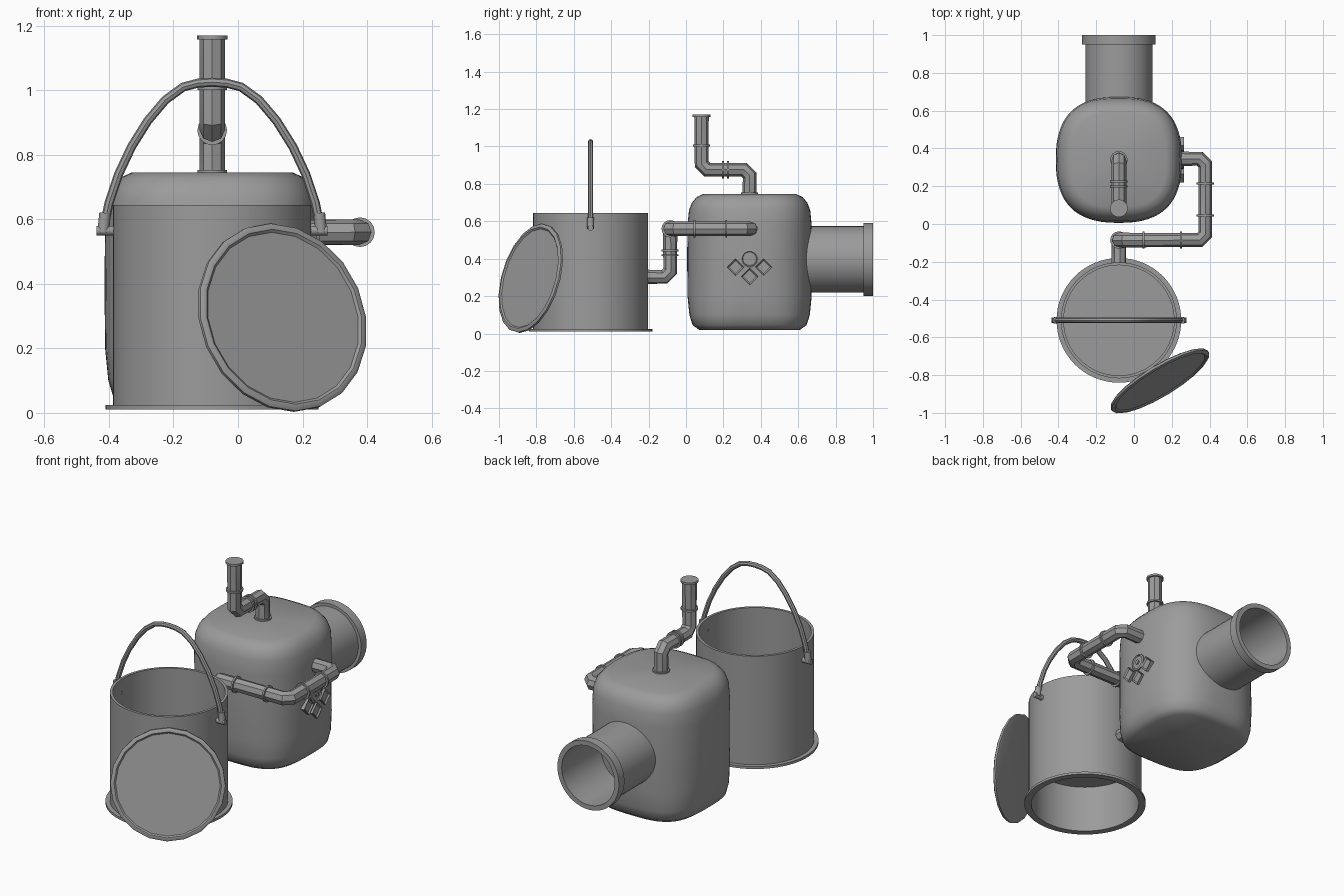
import bpy, bmesh
from math import sin, cos, pi, copysign
from mathutils import Vector, Matrix

if "Cube" in bpy.data.objects:
    bpy.data.objects.remove(bpy.data.objects["Cube"], do_unlink=True)

metal = bpy.data.materials.new("grey_metal")
metal.use_nodes = True
GREY = (0.33, 0.33, 0.33, 1)
metal.diffuse_color = GREY
for node in metal.node_tree.nodes:
    if node.type == "BSDF_PRINCIPLED":
        node.inputs["Base Color"].default_value = GREY

CX = -0.08  # shared centre line of the bucket, tank and chimney


def finish(obj, angle=0.6):
    bpy.ops.object.select_all(action="DESELECT")
    obj.select_set(True)
    bpy.context.view_layer.objects.active = obj
    if obj.type == "CURVE":
        bpy.ops.object.convert(target="MESH")
        obj = bpy.context.view_layer.objects.active
    obj.data.materials.clear()
    obj.data.materials.append(metal)
    bpy.ops.object.shade_smooth_by_angle(angle=angle)
    return obj


def from_bmesh(name, bm, angle=0.6):
    bmesh.ops.remove_doubles(bm, verts=bm.verts, dist=0.0001)
    bmesh.ops.recalc_face_normals(bm, faces=bm.faces)
    mesh = bpy.data.meshes.new(name)
    bm.to_mesh(mesh)
    bm.free()
    obj = bpy.data.objects.new(name, mesh)
    bpy.context.collection.objects.link(obj)
    return finish(obj, angle)


def bridge(bm, rings):
    for a, b in zip(rings, rings[1:]):
        for i in range(len(a)):
            j = (i + 1) % len(a)
            bm.faces.new((a[i], a[j], b[j], b[i]))


def lathe(name, profile, centre, axis=(0, 0, 1), sides=48):
    """Turn (radius, height) points about an axis through centre."""
    bm = bmesh.new()
    place = Matrix.Translation(centre) @ Vector(axis).to_track_quat("Z", "Y").to_matrix().to_4x4()
    rings = []
    for r, h in profile:
        rings.append([bm.verts.new(place @ Vector((r * cos(2 * pi * i / sides),
                                                   r * sin(2 * pi * i / sides), h)))
                      for i in range(sides)])
    bridge(bm, rings)
    return from_bmesh(name, bm)


def rod(name, start, end, radius, sides=12):
    start, end = Vector(start), Vector(end)
    axis = end - start
    h = axis.length
    return lathe(name, [(0, 0), (radius, 0), (radius, h), (0, h)], start, axis, sides)


def tube(name, points, radius, resolution=2):
    curve = bpy.data.curves.new(name, "CURVE")
    curve.dimensions = "3D"
    curve.bevel_depth = radius
    curve.bevel_resolution = resolution
    curve.use_fill_caps = True
    spline = curve.splines.new("POLY")
    spline.points.add(len(points) - 1)
    for p, co in zip(spline.points, points):
        p.co = (*co, 1)
    obj = bpy.data.objects.new(name, curve)
    bpy.context.collection.objects.link(obj)
    return finish(obj)


def plumbing(name, corners, radius=0.039, cut=0.03, joint=0.085):
    """Pipe with clipped elbows and a thin collar on each side of every elbow."""
    corners = [Vector(c) for c in corners]
    path = [corners[0]]
    for k in range(1, len(corners) - 1):
        here = corners[k]
        for other in (corners[k - 1], corners[k + 1]):
            leg = other - here
            way = leg.normalized()
            path.append(here + way * cut)
            if leg.length > 0.2:
                mid = here + way * min(joint + 0.045, leg.length * 0.45)
                rod(name + "_collar", mid - way * 0.005, mid + way * 0.005, radius + 0.007, 16)
    path.append(corners[-1])
    tube(name, path, radius)


# Bucket with a bottom flange and an inner floor
lathe("bucket", [(0, 0.30), (0.292, 0.30), (0.292, 0.645), (0.307, 0.645), (0.307, 0.024),
                 (0.33, 0.024), (0.33, 0.01), (0.292, 0.01), (0.292, 0.285), (0, 0.285)],
      (CX, -0.51, 0), sides=64)

# Lid leaning against the bucket
lathe("lid", [(0, -0.012), (0.285, -0.012), (0.30, -0.006), (0.30, 0.006), (0.29, 0.012),
              (0.28, 0.012), (0.272, 0.005), (0, 0.005)],
      (0.137, -0.83, 0.295), (0.5, -0.83, 0.25), 20)

# Handle hoop, mirrored about the bucket centre
half = [(0.335, 0.575), (0.32, 0.65), (0.29, 0.74), (0.25, 0.825), (0.2, 0.905),
        (0.145, 0.97), (0.09, 1.01), (0.045, 1.022)]
hoop = [(-x, z) for x, z in half] + [(0, 1.025)] + half[::-1]
tube("bucket_handle", [(CX + x, -0.51, z) for x, z in hoop], 0.014)
for side in (-1, 1):
    rod("handle_peg", (CX + side * 0.29, -0.51, 0.565), (CX + side * 0.358, -0.51, 0.565), 0.015)
    rod("handle_sleeve", (CX + side * 0.338, -0.51, 0.56), (CX + side * 0.332, -0.51, 0.62), 0.018)

# Tank: rounded-square rings of (height, half width, squareness)
bm = bmesh.new()
rings = []
for z, w, n in [(0.02, 0.0, 3), (0.02, 0.27, 3.2), (0.045, 0.305, 3), (0.10, 0.322, 2.8),
                (0.2, 0.332, 2.6), (0.4, 0.334, 2.5), (0.58, 0.332, 2.6), (0.66, 0.324, 2.7),
                (0.70, 0.308, 2.8), (0.73, 0.283, 2.8), (0.745, 0.25, 2.8), (0.745, 0.0, 2.8)]:
    ring = []
    for i in range(64):
        c, s = cos(2 * pi * i / 64), sin(2 * pi * i / 64)
        ring.append(bm.verts.new((CX + w * copysign(abs(c) ** (2 / n), c),
                                  0.34 + w * copysign(abs(s) ** (2 / n), s), z)))
    rings.append(ring)
bridge(bm, rings)
from_bmesh("tank", bm, 0.75)

# Wide spout with a collar and a hollow mouth, pointing back
lathe("spout", [(0, 0.0), (0.178, 0.0), (0.178, 0.45), (0.195, 0.45), (0.195, 0.5),
                (0.168, 0.5), (0.168, 0.12), (0, 0.12)], (CX, 0.5, 0.396), (0, 1, 0))

# Chimney pipe rising from the tank
plumbing("chimney", [(CX, 0.34, 0.72), (CX, 0.34, 0.876), (CX, 0.083, 0.876), (CX, 0.083, 1.165)])
rod("chimney_rim", (CX, 0.083, 1.158), (CX, 0.083, 1.17), 0.047, 16)
rod("chimney_base", (CX, 0.34, 0.74), (CX, 0.34, 0.753), 0.046, 16)

# Feed pipe running from the tank to the bucket
plumbing("feed_pipe", [(0.22, 0.345, 0.56), (0.378, 0.345, 0.56), (0.378, -0.085, 0.56),
                       (CX, -0.085, 0.56), (CX, -0.085, 0.303), (CX, -0.215, 0.303)])

# Valve disc and diamond badges on the tank side
lathe("valve_disc", [(0, 0), (0.048, 0), (0.048, 0.03), (0.04, 0.035), (0.036, 0.029), (0, 0.029)],
      (0.23, 0.34, 0.40), (1, 0, 0), 20)
rod("valve_hub", (0.25, 0.34, 0.40), (0.266, 0.34, 0.40), 0.014, 6)
for y, z in [(0.265, 0.355), (0.34, 0.305), (0.415, 0.355)]:
    bm = bmesh.new()
    bmesh.ops.create_cube(bm, size=1, matrix=Matrix.Translation((0.245, y, z))
                          @ Matrix.Rotation(pi / 4, 4, "X") @ Matrix.Diagonal((0.04, 0.064, 0.064, 1)))
    bm.normal_update()
    front = [f for f in bm.faces if f.normal.x > 0.9]
    bmesh.ops.inset_region(bm, faces=front, thickness=0.01, depth=-0.008)
    from_bmesh("diamond_badge", bm)
